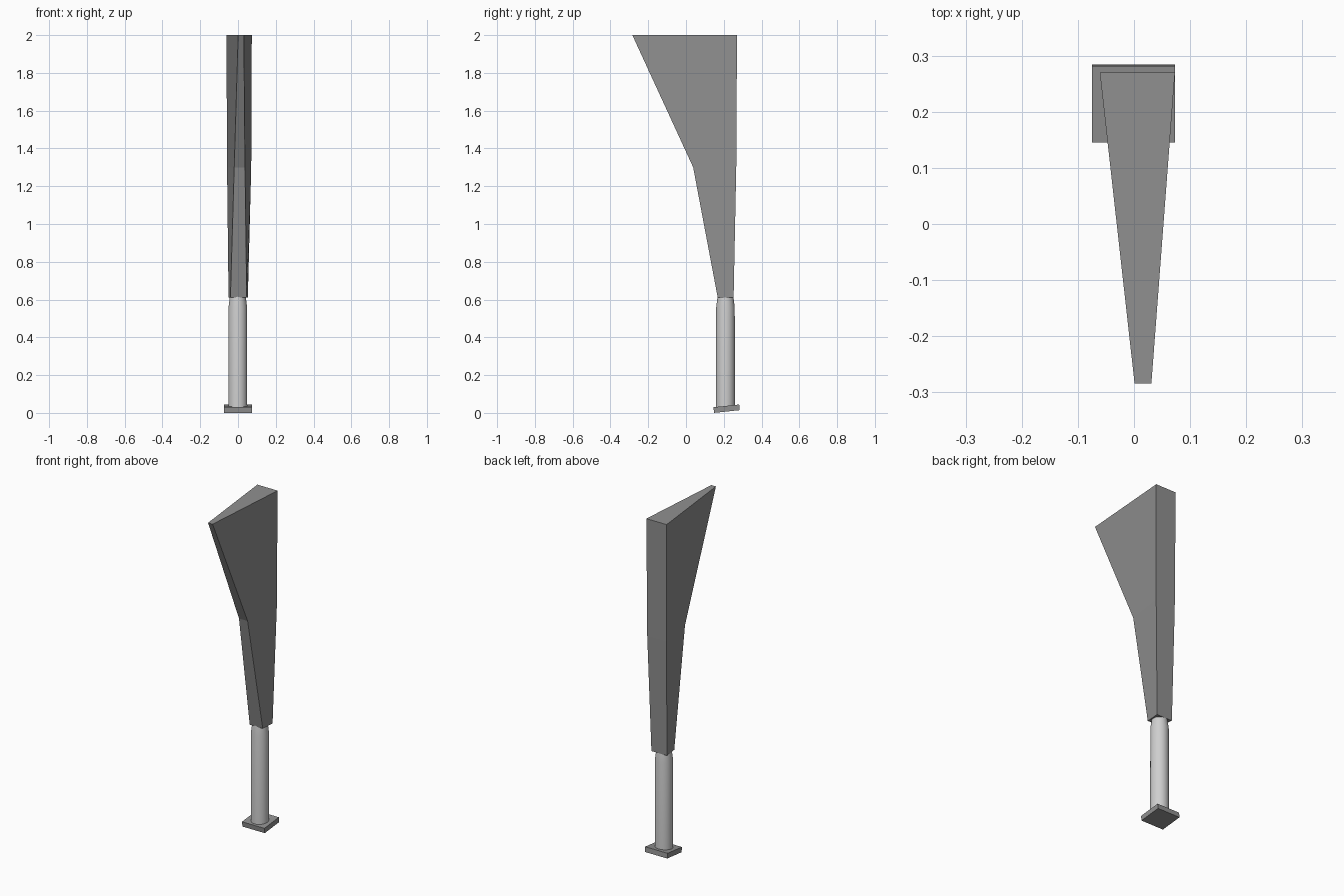
import bpy, bmesh, math

if "Cube" in bpy.data.objects:
    bpy.data.objects.remove(bpy.data.objects["Cube"])


def material(name, value):
    m = bpy.data.materials.new(name)
    m.diffuse_color = (value, value, value, 1)
    m.use_nodes = True
    m.node_tree.nodes["Principled BSDF"].inputs["Base Color"].default_value = m.diffuse_color
    return m


dark_grey = material("dark grey", 0.28)
light_grey = material("light grey", 0.62)


def loft(name, rings, mat):
    # skin a list of equal-length rings and cap both ends
    bm = bmesh.new()
    loops = [[bm.verts.new(p) for p in r] for r in rings]
    n = len(loops[0])
    for a, b in zip(loops, loops[1:]):
        for i in range(n):
            j = (i + 1) % n
            bm.faces.new((a[i], a[j], b[j], b[i]))
    bm.faces.new(loops[0][::-1])
    bm.faces.new(loops[-1])
    bmesh.ops.recalc_face_normals(bm, faces=bm.faces[:])
    me = bpy.data.meshes.new(name)
    bm.to_mesh(me)
    bm.free()
    me.materials.append(mat)
    ob = bpy.data.objects.new(name, me)
    bpy.context.collection.objects.link(ob)
    return ob


def section(z, front_y, back_y, front_l, front_r, back_l, back_r):
    return [(front_l, front_y, z), (front_r, front_y, z),
            (back_r, back_y, z), (back_l, back_y, z)]


# flaring upper blade, wedge shaped in plan
loft("flared_upper", [
    section(0.61, 0.168, 0.252, -0.040, 0.046, -0.050, 0.052),
    section(1.30, 0.038, 0.266, -0.020, 0.037, -0.058, 0.070),
    section(2.00, -0.284, 0.270, 0.001, 0.031, -0.061, 0.073),
], dark_grey)


# round post, narrowed at the top
def circle(r, z, n=32):
    return [(-0.001 + r * math.cos(2 * math.pi * i / n),
             0.209 + r * math.sin(2 * math.pi * i / n), z) for i in range(n)]


post = loft("round_post", [circle(0.050, 0.025), circle(0.049, 0.56),
                           circle(0.042, 0.615)], light_grey)
bpy.context.view_layer.objects.active = post
post.select_set(True)
bpy.ops.object.shade_smooth_by_angle(angle=math.radians(30))

# tilted foot plate
bpy.ops.mesh.primitive_cube_add(size=1, location=(-0.001, 0.215, 0.0222),
                                rotation=(math.radians(6), 0, 0))
foot = bpy.context.object
foot.name = "foot_plate"
foot.scale = (0.148, 0.137, 0.030)
foot.data.materials.append(dark_grey)
